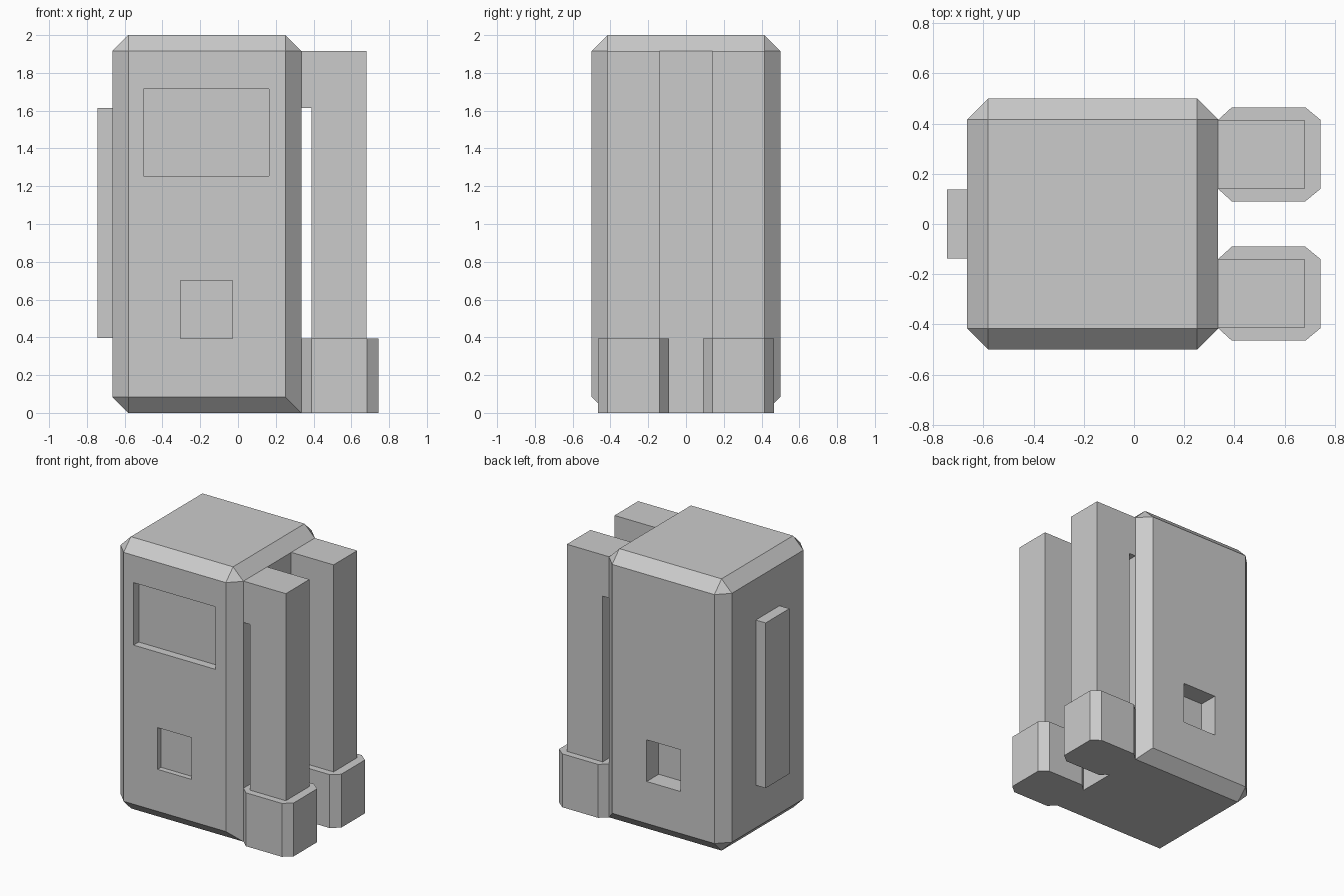
import bpy, bmesh
from mathutils import Vector

if "Cube" in bpy.data.objects:
    bpy.data.objects.remove(bpy.data.objects["Cube"])


def finish(name, bm):
    bmesh.ops.recalc_face_normals(bm, faces=bm.faces)
    mesh = bpy.data.meshes.new(name)
    bm.to_mesh(mesh)
    bm.free()
    ob = bpy.data.objects.new(name, mesh)
    bpy.context.collection.objects.link(ob)
    return ob


def box_bm(lo, hi):
    bm = bmesh.new()
    bmesh.ops.create_cube(bm, size=1)
    lo, hi = Vector(lo), Vector(hi)
    for v in bm.verts:
        v.co = (lo + hi) / 2 + v.co * (hi - lo)
    return bm


def prism(name, points, direction):
    bm = bmesh.new()
    face = bm.faces.new([bm.verts.new(p) for p in points])
    new = bmesh.ops.extrude_face_region(bm, geom=[face])["geom"]
    bmesh.ops.translate(bm, vec=direction,
                        verts=[g for g in new if isinstance(g, bmesh.types.BMVert)])
    # extrude can drop or keep the start face; make sure the prism is closed
    bmesh.ops.holes_fill(bm, edges=[e for e in bm.edges if e.is_boundary])
    return finish(name, bm)


def mirror_y(ob):
    mod = ob.modifiers.new("Mirror", "MIRROR")
    mod.use_axis = (False, True, False)
    mod.use_mirror_merge = False


L, R, C = -0.665, 0.335, 0.084

# Cabinet: every edge chamfered except the lower edge above the feet
bm = box_bm((L, -0.5, 0), (R, 0.5, 2))
edges = [e for e in bm.edges
         if not all(v.co.x > 0 and v.co.z < 0.1 for v in e.verts)]
bmesh.ops.bevel(bm, geom=edges, offset=C, offset_type="OFFSET",
                segments=1, profile=0.5, affect="EDGES")
cabinet = finish("cabinet", bm)

# Recesses: display, front tray and rear compartment
recesses = {
    "display_cutter": ((-0.5, -0.7, 1.255), (0.165, -0.44, 1.715)),
    "front_tray_cutter": ((-0.305, -0.7, 0.393), (-0.03, -0.46, 0.70)),
    "rear_compartment_cutter": ((-0.305, 0.36, 0.393), (-0.03, 0.7, 0.70)),
}
for name, (lo, hi) in recesses.items():
    cutter = finish(name, box_bm(lo, hi))
    cutter.hide_render = True
    cutter.display_type = "WIRE"
    mod = cabinet.modifiers.new(name, "BOOLEAN")
    mod.operation, mod.solver, mod.object = "DIFFERENCE", "EXACT", cutter

# Raised panel on the left side
finish("side_panel", box_bm((-0.745, -0.138, 0.397), (L, 0.138, 1.613)))

# Posts hooked onto the cabinet by a short top arm
hook = [(R, 1.613), (0.388, 1.613), (0.388, 0.393),
        (0.68, 0.393), (0.68, 1.917), (R, 1.917)]
mirror_y(prism("posts", [(x, 0.14, z) for x, z in hook], (0, 0.275, 0)))

# Octagonal feet under the posts
foot = [(R, 0.14), (0.39, 0.09), (0.682, 0.09), (0.743, 0.14),
        (0.743, 0.415), (0.682, 0.465), (0.39, 0.465), (R, 0.415)]
mirror_y(prism("feet", [(x, y, 0) for x, y in foot], (0, 0, 0.393)))
